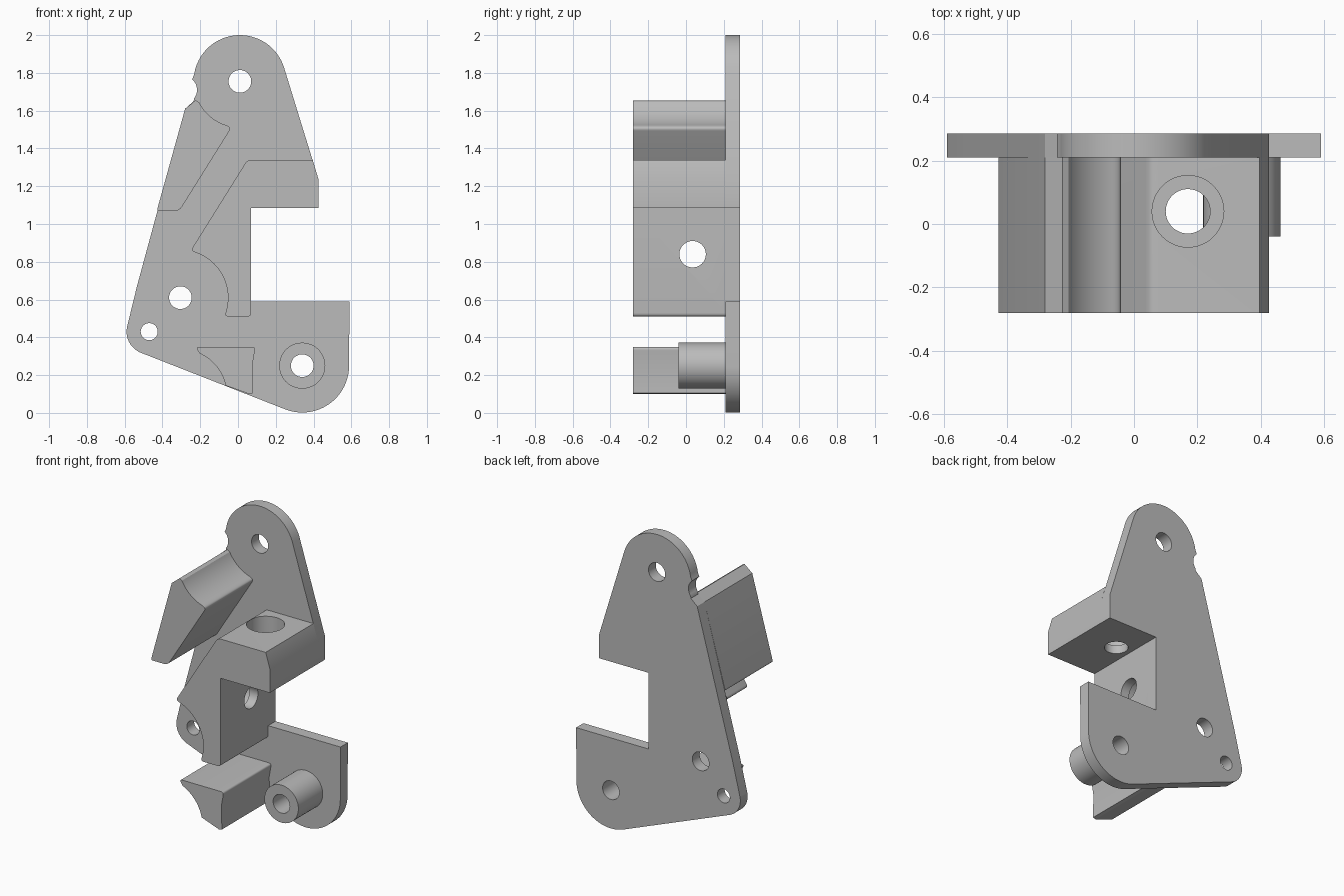
import bpy, bmesh, math
from mathutils import Vector, Matrix

if "Cube" in bpy.data.objects:
    bpy.data.objects.remove(bpy.data.objects["Cube"], do_unlink=True)

grey = bpy.data.materials.new("plain_grey")
grey.use_nodes = True
grey.diffuse_color = (0.5, 0.5, 0.5, 1)
grey.node_tree.nodes["Principled BSDF"].inputs["Base Color"].default_value = (0.5, 0.5, 0.5, 1)

BACK, FACE, FRONT = 0.285, 0.21, -0.28
TOP, PIVOT, PIN, FOOT = (0.01, 1.755), (-0.305, 0.61), (-0.47, 0.43), (0.34, 0.25)


def arc(centre, r, a0, a1, n=20):
    """Points on an arc, angles in degrees."""
    angles = [math.radians(a0 + (a1 - a0) * i / n) for i in range(n + 1)]
    return [(centre[0] + r * math.cos(a), centre[1] + r * math.sin(a)) for a in angles]


def fillet(before, corner, after, d=0.025, n=5):
    """Rounded corner, starting and ending at distance d from it."""
    c = Vector(corner)
    p = c + (Vector(before) - c).normalized() * d
    q = c + (Vector(after) - c).normalized() * d
    ts = [i / n for i in range(n + 1)]
    return [tuple(p * (1 - t) ** 2 + c * 2 * t * (1 - t) + q * t * t) for t in ts]


def add_object(name, bm):
    bmesh.ops.recalc_face_normals(bm, faces=bm.faces)
    mesh = bpy.data.meshes.new(name)
    bm.to_mesh(mesh)
    bm.free()
    mesh.materials.append(grey)
    ob = bpy.data.objects.new(name, mesh)
    bpy.context.collection.objects.link(ob)
    return ob


def extrude(name, outline, y0, y1):
    """Solid from an x-z outline between two depths."""
    bm = bmesh.new()
    face = bm.faces.new([bm.verts.new((x, y0, z)) for x, z in outline])
    new = bmesh.ops.extrude_face_region(bm, geom=[face])["geom"]
    bmesh.ops.translate(bm, vec=(0, y1 - y0, 0),
                        verts=[v for v in new if isinstance(v, bmesh.types.BMVert)])
    return add_object(name, bm)


def cylinder(name, start, end, r):
    a, b = Vector(start), Vector(end)
    turn = (b - a).to_track_quat('Z', 'Y').to_matrix().to_4x4()
    bm = bmesh.new()
    bmesh.ops.create_cone(bm, cap_ends=True, segments=48, radius1=r, radius2=r,
                          depth=(b - a).length,
                          matrix=Matrix.Translation((a + b) / 2) @ turn)
    return add_object(name, bm)


def drill(ob, start, end, r):
    cutter = cylinder("hole_cutter", start, end, r)
    cutter.hide_render = True
    mod = ob.modifiers.new("hole", 'BOOLEAN')
    mod.operation, mod.solver, mod.object = 'DIFFERENCE', 'EXACT', cutter
    bpy.context.view_layer.objects.active = ob
    bpy.ops.object.modifier_apply(modifier=mod.name)
    bpy.data.objects.remove(cutter, do_unlink=True)


def drill_depth(ob, centre, r):
    drill(ob, (centre[0], -0.5, centre[1]), (centre[0], 0.5, centre[1]), r)


# Back plate: round head, side notch, slot on the right, round foot
plate = extrude("back_plate",
    arc(TOP, 0.245, 172, 17, 40)
    + [(0.425, 1.24), (0.425, 1.085), (0.07, 1.085), (0.07, 0.59), (0.59, 0.59)]
    + arc(FOOT, 0.248, 0, -111, 32)
    + arc(PIN, 0.12, -111, -193)
    + [(-0.535, 0.67), (-0.28, 1.61), (-0.235, 1.65)]
    + arc((-0.29, 1.71), 0.073, -38, 50, 10), FACE, BACK)
for centre, r in ((TOP, 0.06), (PIVOT, 0.06), (PIN, 0.045), (FOOT, 0.06)):
    drill_depth(plate, centre, r)

# Slanted block on the upper left
tip, heel, edge = (-0.035, 1.51), (-0.31, 1.07), (-0.43, 1.07)
scoop = arc(TOP, 0.243, 207, 253)
upper = extrude("upper_left_block",
    [(-0.28, 1.61), (-0.225, 1.655)] + scoop
    + fillet(scoop[-1], tip, heel, 0.02) + fillet(tip, heel, edge)
    + fillet(heel, edge, (-0.28, 1.61), 0.015), FRONT, FACE)

# Bracket block around the slot
shoulder, knee = (0.05, 1.34), (-0.25, 0.86)
inner, outer = (0.07, 0.51), (-0.07, 0.51)
hollow = arc(PIVOT, 0.252, -13, 70)
bracket = extrude("slot_bracket",
    fillet(knee, shoulder, (0.395, 1.34))
    + [(0.395, 1.34), (0.425, 1.24), (0.425, 1.085), (0.07, 1.085)]
    + fillet((0.07, 1.085), inner, outer, 0.02)
    + fillet(inner, outer, hollow[0], 0.02) + hollow
    + fillet(hollow[-1], knee, shoulder, 0.02), FRONT, FACE)

# Counterbored screw holes, one upright and one sideways
drill(bracket, (0.17, 0.04, 1.0), (0.17, 0.04, 1.5), 0.07)
drill(bracket, (0.17, 0.04, 1.14), (0.17, 0.04, 1.5), 0.113)
drill(bracket, (-0.5, 0.035, 0.84), (0.3, 0.035, 0.84), 0.07)
drill(bracket, (-0.5, 0.035, 0.84), (0.01, 0.035, 0.84), 0.113)

# Small block at the lower edge
left, right = (-0.225, 0.35), (0.093, 0.35)
curve = arc((-0.30, 0.095), 0.24, 66, 12)
lower = extrude("lower_block",
    curve + [(0.06, 0.1), (0.08, 0.105), (0.077, 0.26)]
    + fillet((0.077, 0.26), right, left, 0.02)
    + fillet(right, left, curve[0], 0.02), FRONT, FACE)

# Hollow boss on the foot
boss = cylinder("foot_boss", (FOOT[0], -0.04, FOOT[1]), (FOOT[0], FACE, FOOT[1]), 0.122)
drill_depth(boss, FOOT, 0.06)

# Smooth curved walls, keep edges sharp
bpy.ops.object.select_all(action='DESELECT')
for ob in (plate, upper, bracket, lower, boss):
    ob.select_set(True)
bpy.context.view_layer.objects.active = plate
bpy.ops.object.shade_smooth_by_angle(angle=math.radians(30))
